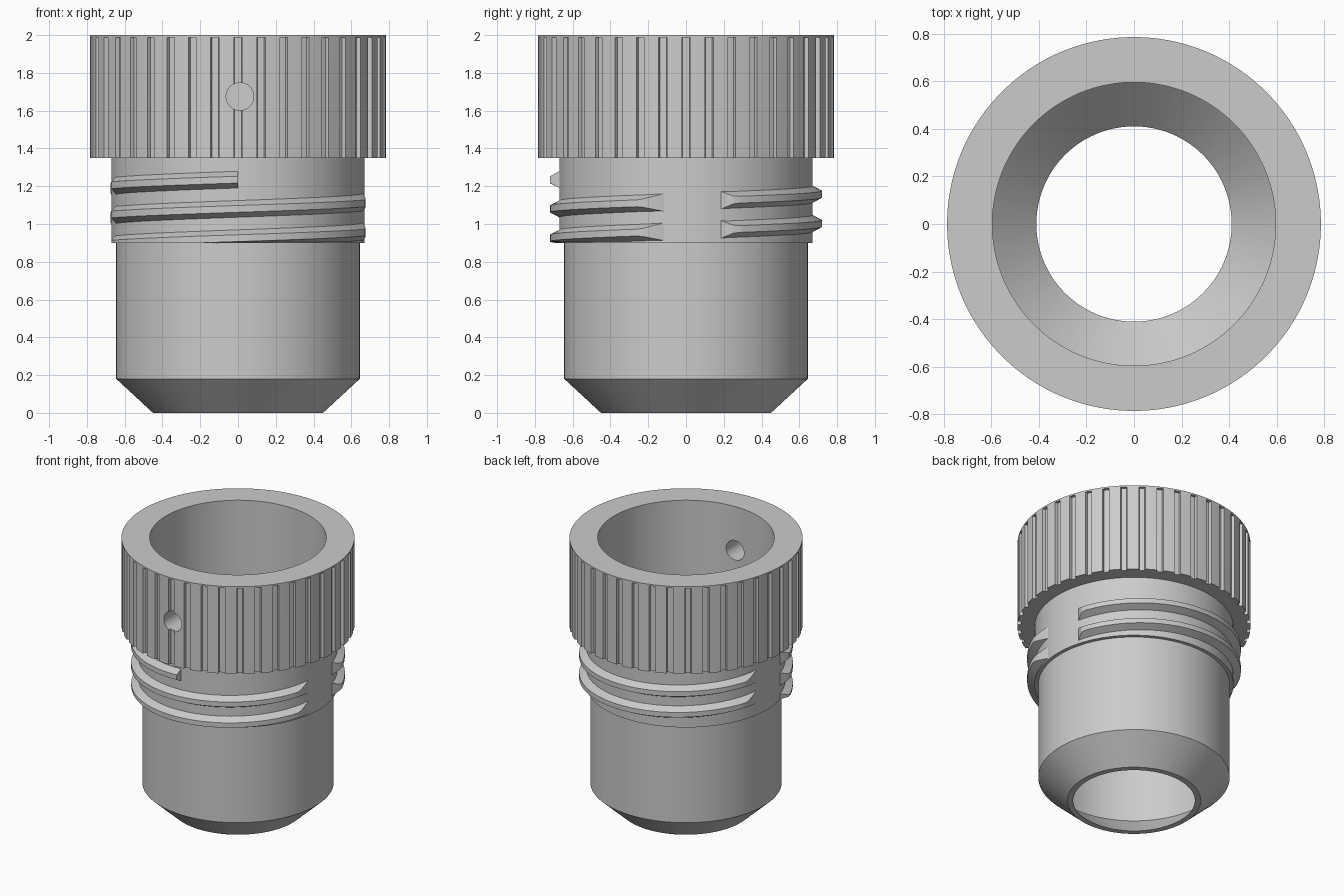
import bpy, bmesh
from math import radians, cos, sin

cube = bpy.data.objects.get("Cube")
if cube:
    bpy.data.objects.remove(cube, do_unlink=True)

grey = bpy.data.materials.new("plain_grey")
grey.use_nodes = True
grey.diffuse_color = (0.6, 0.6, 0.6, 1)
grey.node_tree.nodes["Principled BSDF"].inputs["Base Color"].default_value = (0.6, 0.6, 0.6, 1)

RIBS = 40
PITCH = 0.155
COLLAR_BOTTOM = 0.9


def polar(r, degrees, z):
    a = radians(degrees)
    return (r * cos(a), r * sin(a), z)


def make_object(name, bm):
    bmesh.ops.remove_doubles(bm, verts=bm.verts, dist=0.0001)
    bmesh.ops.recalc_face_normals(bm, faces=bm.faces)
    mesh = bpy.data.meshes.new(name)
    bm.to_mesh(mesh)
    bm.free()
    mesh.materials.append(grey)
    obj = bpy.data.objects.new(name, mesh)
    bpy.context.collection.objects.link(obj)
    return obj


def activate(obj):
    bpy.ops.object.select_all(action="DESELECT")
    obj.select_set(True)
    bpy.context.view_layer.objects.active = obj


def bridge(bm, a, b):
    """Join two closed loops of equal length with quads."""
    n = len(a)
    for i in range(n):
        j = (i + 1) % n
        bm.faces.new((a[i], a[j], b[j], b[i]))


# Hollow body: closed profile of (radius, height, groove depth)
profile = [
    (0.45, 0, 0), (0.645, 0.18, 0), (0.645, COLLAR_BOTTOM, 0),
    (0.67, COLLAR_BOTTOM, 0), (0.67, 1.35, 0),
    (0.785, 1.35, 0.022), (0.785, 1.988, 0.022),
    (0.785, 1.988, 0), (0.785, 2, 0),
    (0.595, 2, 0), (0.595, 0.185, 0), (0.41, 0, 0),
]
# Each rib repeats these angles; the middle two lie in the groove floor
steps = [(-1.6, 0), (-1.3, 1), (1.3, 1), (1.6, 0), (4.5, 0)]
angles = [(-90 + k * 360 / RIBS + offset, groove)
          for k in range(RIBS) for offset, groove in steps]

bm = bmesh.new()
rows = [[bm.verts.new(polar(r - depth * groove, a, z)) for a, groove in angles]
        for r, z, depth in profile]
for i, row in enumerate(rows):
    bridge(bm, row, rows[(i + 1) % len(rows)])
body = make_object("body_with_grip", bm)

# Round hole through the front wall
bpy.ops.mesh.primitive_cylinder_add(vertices=32, radius=0.073, depth=0.5,
                                    location=(0.01, -0.7, 1.675),
                                    rotation=(radians(90), 0, 0))
cutter = bpy.context.object
cutter.name = "hole_cutter"
cutter.hide_render = True
activate(body)
cut = body.modifiers.new("front_hole", "BOOLEAN")
cut.operation = "DIFFERENCE"
cut.solver = "EXACT"
cut.object = cutter
bpy.ops.object.modifier_apply(modifier=cut.name)
bpy.data.objects.remove(cutter, do_unlink=True)
activate(body)
bpy.ops.object.shade_smooth_by_angle(angle=radians(25))


def thread(name, start, end, turn, fade_out=True):
    """Helical ridge that fades into the collar at the mould gaps."""
    bm = bmesh.new()
    loops = []
    count = 64
    for i in range(count + 1):
        a = start + (end - start) * i / count
        mid = 1.235 + PITCH * ((a + 90) / 360 - turn)
        fade = min(1, (a - start) / 5.5)
        if fade_out:
            fade = min(fade, (end - a) / 11)
        crest = 0.665 + 0.055 * fade
        half = 0.05 - 0.032 * fade
        section = [(0.655, -0.052), (crest, -half), (crest, half), (0.655, 0.052)]
        loops.append([bm.verts.new(polar(r, a, max(mid + dz, COLLAR_BOTTOM)))
                      for r, dz in section])
    for a, b in zip(loops, loops[1:]):
        bridge(bm, a, b)
    bm.faces.new(loops[0])
    bm.faces.new(loops[-1])
    obj = make_object(name, bm)
    activate(obj)
    bpy.ops.object.shade_smooth_by_angle(angle=radians(25))


# Threads: two runs on each side, and a short top run that ends squarely
for turn, label in ((1, "upper"), (2, "lower")):
    thread("front_thread_" + label, -164.5, -9, turn)
    thread("back_thread_" + label, 15.5, 171, turn)
thread("front_thread_top", -164.5, -90, 0, fade_out=False)
